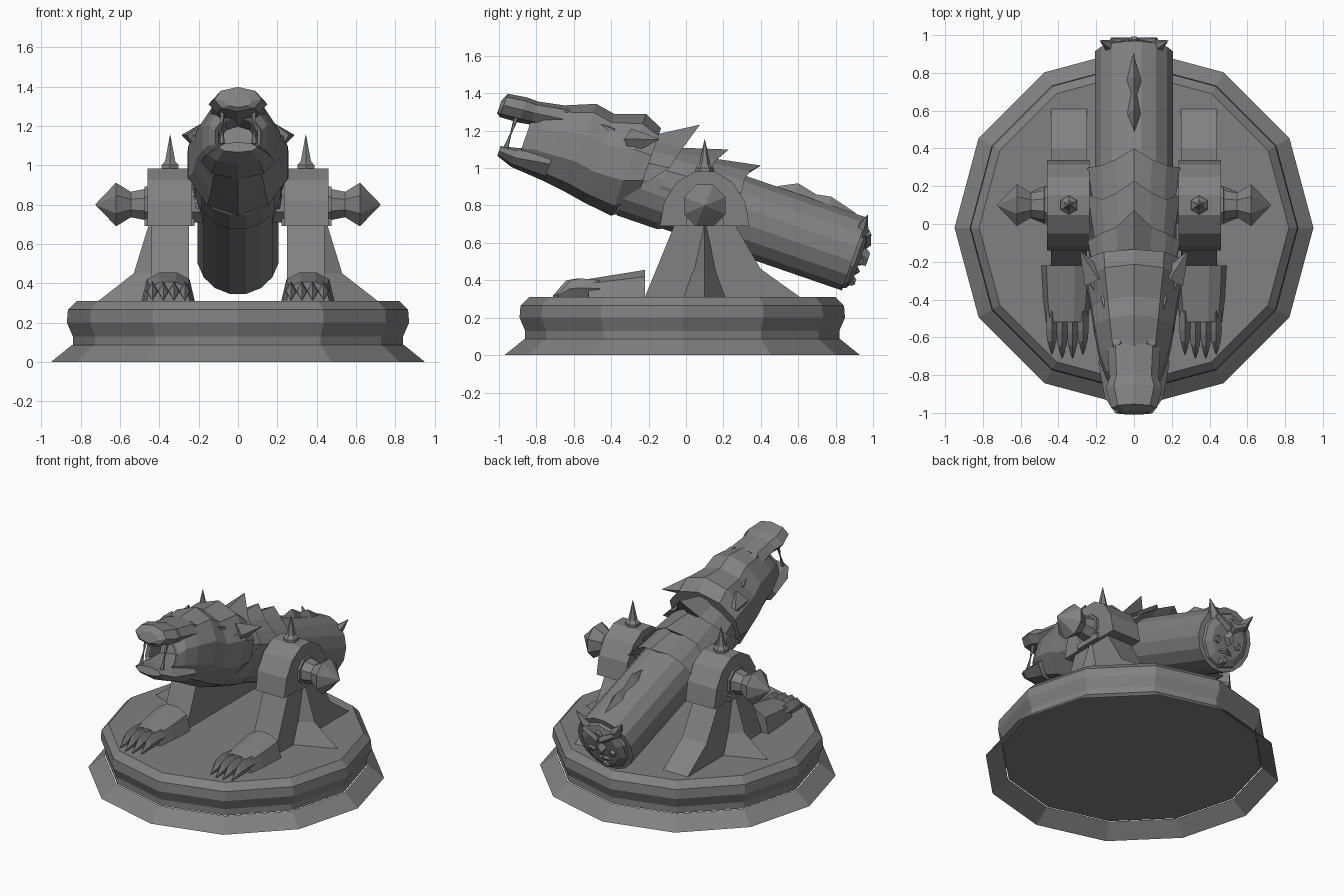
import bpy, bmesh, math
from mathutils import Vector

if "Cube" in bpy.data.objects:
    bpy.data.objects.remove(bpy.data.objects["Cube"])

grey = (.22, .22, .22, 1)
stone = bpy.data.materials.new("stone_grey")
stone.use_nodes = True
stone.diffuse_color = grey
stone.node_tree.nodes["Principled BSDF"].inputs["Base Color"].default_value = grey

# Trunnion line, barrel tilt and floor level of the plinth
PIVOT_Y, PIVOT_Z, TILT, FLOOR = .1, .816, math.radians(-19), .31
PAIRED = dict(mirror=True)
TILTED = dict(tilted=True)
TILTED_PAIR = dict(tilted=True, mirror=True)


def loft(name, rings, capped=True, closed=True, tilted=False, mirror=False):
    """Skin a list of point rings; tilted parts use the barrel's own frame."""
    bm = bmesh.new()
    rows = [[bm.verts.new(point) for point in ring] for ring in rings]
    count = len(rows[0])
    for first, second in zip(rows, rows[1:]):
        for i in range(count if closed else count - 1):
            j = (i + 1) % count
            bm.faces.new((first[i], first[j], second[j], second[i]))
    if capped:
        bm.faces.new(rows[0])
        bm.faces.new(rows[-1])
    bmesh.ops.recalc_face_normals(bm, faces=bm.faces)
    mesh = bpy.data.meshes.new(name)
    bm.to_mesh(mesh)
    bm.free()
    mesh.materials.append(stone)
    part = bpy.data.objects.new(name, mesh)
    bpy.context.collection.objects.link(part)
    if tilted:
        part.location = (0, PIVOT_Y, PIVOT_Z)
        part.rotation_euler = (TILT, 0, 0)
    if mirror:
        modifier = part.modifiers.new("Mirror", "MIRROR")
        modifier.use_mirror_merge = False


def lathe(name, place, sides, profile, turn=0, **options):
    """Turn (distance, radius) steps about an axis given by place(distance, u, v)."""
    angles = [turn + math.tau * i / sides for i in range(sides)]
    loft(name, [[place(distance, radius * math.cos(a), radius * math.sin(a)) for a in angles]
                for distance, radius in profile], **options)


def spike(name, base, tip, radius, sides=5, blunt=.002, **options):
    """Tapered cone from base to tip."""
    base, tip = Vector(base), Vector(tip)
    aim = (tip - base).to_track_quat("Z", "Y")

    def along(distance, u, v):
        return base + aim @ Vector((u, v, distance))

    lathe(name, along, sides, [(0, radius), ((tip - base).length, blunt)], **options)


def oval(y, width, top, bottom, sides=10):
    """Upright oval section, first point at the top."""
    middle, half = (top + bottom) / 2, (top - bottom) / 2
    angles = [math.tau * i / sides for i in range(sides)]
    return [(width * math.sin(a), y, middle + half * math.cos(a)) for a in angles]


def ovals(name, stations, sides=10, **options):
    loft(name, [oval(*station, sides) for station in stations], **options)


# Plinth standing on an open flared skirt
def plinth_axis(distance, u, v):
    return u, v - .02, distance


lathe("base_skirt", plinth_axis, 12, [(0, .95), (.085, .845)], capped=False)
lathe("base_plinth", plinth_axis, 12,
      [(.085, .84), (.13, .84), (.2, .87), (.265, .865), (FLOOR, .82)])


# Side supports with arched caps
def slab(name, inner, outer, profile):
    loft(name, [[(x, y, z) for y, z in profile] for x in (inner, outer)], **PAIRED)


slab("support_leg", .25, .44,
     [(-.22, FLOOR), (-.06, .7), (.26, .7), (.4, .46), (.61, FLOOR)])
arch = [math.pi * i / 7 for i in range(8)]
slab("support_cap", .235, .46,
     [(PIVOT_Y + .24 * math.cos(a), .69 + .3 * math.sin(a)) for a in arch])
slab("cap_lip", .22, .475, [(y, z) for y, z in ((0, .69), (.2, .69), (.2, .73), (0, .73))])

# Outer gussets: a ridge that spreads toward the floor
loft("support_gusset",
     [[(.42, PIVOT_Y - spread, z), (reach, PIVOT_Y, z), (.42, PIVOT_Y + spread, z)]
      for z, reach, spread in ((.71, .45, .01), (.45, .53, .07), (FLOOR, .71, .12))], **PAIRED)


# Trunnions with pointed ends, and finials on the caps
def trunnion_axis(distance, u, v):
    return distance, PIVOT_Y + u, .8 + v


def finial_axis(distance, u, v):
    return .345 + u, PIVOT_Y + v, distance


lathe("trunnion", trunnion_axis, 8,
      [(.15, .1), (.475, .1), (.476, .085), (.545, .07), (.62, .12), (.725, .002)],
      turn=math.pi / 8, **PAIRED)
lathe("cap_finial", finial_axis, 6, [(.95, .05), (1, .05), (1.02, .03), (1.155, .001)],
      turn=math.pi / 6, **PAIRED)


# Paws: rounded arches that sink toward four claws
def paw_arch(y, half_width, height):
    angles = [math.pi * i / 5 for i in range(6)]
    return [(.355 + half_width * math.cos(a), y, FLOOR + height * abs(math.sin(a)) ** .6)
            for a in angles]


loft("paw", [paw_arch(y, width, height) for y, width, height in
             ((-.22, .135, .15), (-.4, .125, .12), (-.52, .11, .1))], **PAIRED)


def claw_section(x, y, width, height):
    middle = FLOOR + height / 2
    return [(x - width, y, middle), (x, y, FLOOR + height), (x + width, y, middle), (x, y, FLOOR)]


for toe in range(4):
    x = .27 + .055 * toe
    reach = .02 if toe in (1, 2) else 0
    loft("claw", [claw_section(x, y - reach, width, height) for y, width, height in
                  ((-.46, .027, .09), (-.56, .03, .1), (-.62, .024, .09), (-.69, .002, .01))],
         **PAIRED)


# Barrel with neck sleeve and a raised crest near the rear
def bore_axis(distance, u, v):
    return u, distance, v


BARREL, REAR = .21, .847
lathe("barrel", bore_axis, 16, [(-.4, BARREL), (REAR, BARREL)], turn=math.pi / 16, **TILTED)
lathe("neck_sleeve", bore_axis, 16, [(-.46, .2), (-.42, .222), (-.2, .222), (-.14, .2)],
      turn=math.pi / 16, **TILTED)
loft("barrel_crest", [[(-width, y, .195), (0, y, top), (width, y, .195)] for y, width, top in
                      ((.34, .003, .21), (.44, .042, .26), (.55, .022, .235),
                       (.63, .048, .25), (.78, .003, .21))], **TILTED)


# Overlapping back plates with a raised rear tip and swept sides
def back_plate(front, tip, tip_radius, side):
    radii = (tip_radius, .255, .25, .27, .225, .21)
    ends = (tip, tip - .045, tip - .06, side, side - .08, front + .02)
    lead, edge, under = [], [], []
    for i in range(-5, 6):
        angle, step = i * .38, abs(i)
        for row, radius, y in ((lead, .225, front), (edge, radii[step], ends[step]),
                               (under, .21, max(front, ends[step] - .06))):
            row.append((radius * math.sin(angle), y, radius * math.cos(angle)))
    loft("back_plate", [lead, edge, under], capped=False, closed=False, **TILTED)


back_plate(front=-.42, tip=-.16, tip_radius=.385, side=-.24)
back_plate(front=-.25, tip=.03, tip_radius=.31, side=.02)
back_plate(front=-.1, tip=.22, tip_radius=.285, side=.17)

# Skull: outer sections, then the muzzle rim turning inward to the shallow bore
skull = [(-.35, .27, .3, -.15), (-.45, .265, .345, -.23), (-.61, .235, .29, -.21),
         (-.72, .22, .31, -.19), (-.87, .19, .25, -.17), (-.96, .155, .2, -.15)]
muzzle = [(y, radius, radius, -radius) for y, radius in
          ((-1, .13), (-1.02, .12), (-1, .105), (-.88, .1))]
ovals("head_skull", skull + muzzle, **TILTED)

# Upper snout and lower jaw
ovals("snout", [(-.86, .14, .25, .1), (-1.02, .13, .22, .09), (-1.08, .15, .222, .08),
                (-1.185, .12, .207, .075), (-1.205, .07, .16, .09)], sides=8, **TILTED)
ovals("lower_jaw", [(-.85, .19, .02, -.172), (-1.04, .155, -.05, -.157),
                    (-1.13, .1, -.07, -.125)], sides=8, **TILTED)

# Fangs, ears, mane tufts and brows
for name, height, drop in (("upper_fang", .1, -.11), ("lower_fang", -.07, .1)):
    spike(name, (.08, -1.1, height), (.08, -1.1, height + drop), .014, **TILTED_PAIR)
spike("ear", (.19, -.52, .14), (.25, -.45, .2), .04, **TILTED_PAIR)
spike("mane_tuft", (.2, -.48, .18), (.285, -.34, .24), .07, sides=4, **TILTED_PAIR)
spike("brow", (.08, -.86, .205), (.16, -.58, .2), .035, blunt=.02, **TILTED_PAIR)

# Horned mask on the rear end
ovals("mask_face", [(y, .18 * size, .18 * size, -.195 * size) for y, size in
                    ((.84, 1), (.865, .95), (.885, .7))], **TILTED)
ovals("mask_nose", [(.86, .05, .08, -.05), (.925, .02, .03, -.04)], sides=4, **TILTED)
for name, height, radius in (("mask_forehead", .11, .045), ("mask_chin", -.14, .05)):
    spike(name, (0, REAR, height), (0, .9, height), radius, sides=6, blunt=.02, **TILTED)
spike("mask_brow", (.01, .885, .07), (.12, .875, .13), .03, blunt=.02, **TILTED_PAIR)
spike("mask_cheek", (.08, REAR, -.02), (.08, .9, -.03), .045, blunt=.02, **TILTED_PAIR)
spike("mask_lip", (0, .885, -.08), (.07, .87, -.1), .02, blunt=.01, **TILTED_PAIR)
spike("mask_horn", (.11, .84, .12), (.18, .845, .22), .045, **TILTED_PAIR)
